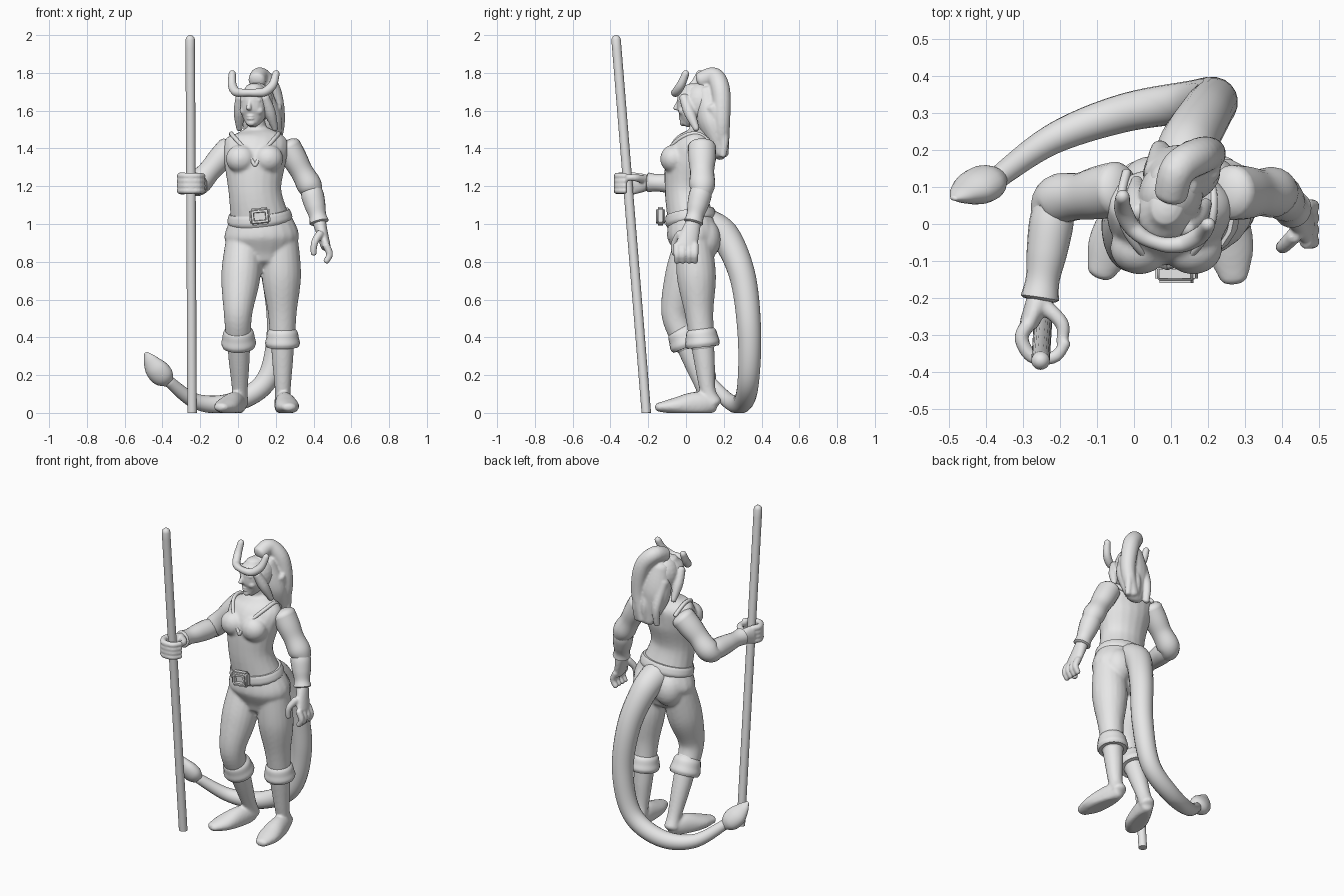
import bpy, bmesh, math
from mathutils import Vector, Matrix

old_cube = bpy.data.objects.get("Cube")
if old_cube:
    bpy.data.objects.remove(old_cube, do_unlink=True)

grey = bpy.data.materials.new("plain_grey")
grey.use_nodes = True
grey.diffuse_color = (.8, .8, .8, 1)
grey.node_tree.nodes["Principled BSDF"].inputs["Base Color"].default_value = grey.diffuse_color

# The head is turned towards the staff
head_matrix = Matrix.Translation((.09, .05, 1.62)) @ Matrix.Rotation(math.radians(-18), 4, "Z")


def sample(values, t):
    """Smooth value at fraction t along a list of numbers or vectors."""
    last = len(values) - 1
    index = min(int(t * last), last - 1)
    x = t * last - index
    a, b, c, d = (values[min(max(index + k, 0), last)] for k in (-1, 0, 1, 2))
    return b + ((c - a) * x + (a * 2 - b * 5 + c * 4 - d) * x ** 2 + ((b - c) * 3 + d - a) * x ** 3) / 2


def sweep(bm, points, radii, depth=(1, 1), cap=.5, steps=24, sides=20):
    """Skin ellipses along a smooth path; depth is the ratio of the two axes, cap domes the ends."""
    path = [Vector(p) for p in points]
    rings = []
    for step in range(steps + 1):
        t = step / steps
        radius = sample(radii, t)
        rings.append((sample(path, t), radius, radius * sample(depth, t)))

    def dome(end, inner):
        outward = (end[0] - inner[0]).normalized()
        angles = [math.radians(degrees) for degrees in (30, 60, 80)] if cap else []
        return [(end[0] + outward * end[1] * cap * math.sin(a),
                 end[1] * math.cos(a), end[2] * math.cos(a)) for a in angles]

    rings = dome(rings[0], rings[1])[::-1] + rings + dome(rings[-1], rings[-2])
    across, loops = Vector((1, 0, 0)), []
    for index, (centre, width, thickness) in enumerate(rings):
        ahead = rings[min(index + 1, len(rings) - 1)][0]
        behind = rings[max(index - 1, 0)][0]
        along = (ahead - behind).normalized()
        across = (across - along * across.dot(along)).normalized()
        other = along.cross(across)
        turns = [math.tau * k / sides for k in range(sides)]
        loops.append([bm.verts.new(centre + across * math.cos(a) * width + other * math.sin(a) * thickness)
                      for a in turns])
    for lower, upper in zip(loops, loops[1:]):
        for k in range(sides):
            bm.faces.new((lower[k - 1], lower[k], upper[k], upper[k - 1]))
    bm.faces.new(loops[0])
    bm.faces.new(loops[-1])


def blob(bm, centre, radii):
    bmesh.ops.create_uvsphere(bm, u_segments=20, v_segments=12, radius=1,
                              matrix=Matrix.Translation(centre) @ Matrix.Diagonal((*radii, 1)))


def mirrored(points, centre=0):
    return [(2 * centre - x, y, z) for x, y, z in points]


def finish(name, bm, voxel=None, matrix=None):
    """Turn a bmesh into an object; a voxel size fuses its pieces into one skin."""
    if matrix is None:
        for vert in bm.verts:
            vert.co.z = max(vert.co.z, 0)
    bmesh.ops.recalc_face_normals(bm, faces=bm.faces)
    mesh = bpy.data.meshes.new(name)
    bm.to_mesh(mesh)
    bm.free()
    mesh.materials.append(grey)
    obj = bpy.data.objects.new(name, mesh)
    bpy.context.collection.objects.link(obj)
    obj.matrix_world = matrix or Matrix()
    bpy.ops.object.select_all(action="DESELECT")
    bpy.context.view_layer.objects.active = obj
    obj.select_set(True)
    bpy.ops.object.shade_smooth_by_angle(angle=math.radians(40))
    if voxel:
        fuse = obj.modifiers.new("fuse", "REMESH")
        fuse.mode, fuse.voxel_size, fuse.use_smooth_shade = "VOXEL", voxel, True
        soften = obj.modifiers.new("soften", "SMOOTH")
        soften.factor, soften.iterations = .5, 5


def single(name, *args, **options):
    """An object made of one sweep."""
    bm = bmesh.new()
    sweep(bm, *args, **options)
    finish(name, bm)


single("staff", [(-.243, -.21, 0), (-.253, -.37, 1.975)], (.025, .025), cap=1)

# Torso with bust and neck
torso = bmesh.new()
sweep(torso, [(.12, .03, 1), (.09, 0, 1.17), (.09, .02, 1.34), (.1, .06, 1.44), (.1, .075, 1.49)],
      (.16, .14, .165, .165, .09), depth=(.78, .8, .77, .6, .6), cap=.2)
sweep(torso, [(.1, .08, 1.42), (.1, .07, 1.5), (.09, .055, 1.58)], (.085, .052, .047))
for x in (.015, .16):
    blob(torso, (x, -.065, 1.345), (.08, .072, .075))
finish("torso", torso, voxel=.009)

vest_straps = bmesh.new()
strap = [(.09, -.115, 1.31), (.03, -.085, 1.4), (-.025, -.01, 1.465), (-.035, .07, 1.475), (-.02, .14, 1.42)]
for path in (strap, mirrored(strap, centre=.09)):
    sweep(vest_straps, path, (.01, .012))
finish("vest_straps", vest_straps)

# Belt with a sunken buckle
single("belt", [(.118, .03, 1.005), (.112, .02, 1.065)], (.165, .172, .168, .16), depth=(.8, .8), cap=0)
buckle = bmesh.new()
bmesh.ops.create_cube(buckle, size=1, matrix=Matrix.Translation((.115, -.135, 1.04))
                      @ Matrix.Rotation(-.1, 4, "Y") @ Matrix.Diagonal((.11, .05, .09, 1)))
bmesh.ops.bevel(buckle, geom=buckle.edges[:], offset=.012, segments=3, affect="EDGES")
front = min(buckle.faces, key=lambda face: face.calc_center_median().y - face.calc_area())
bmesh.ops.inset_region(buckle, faces=[front], thickness=.016)
bmesh.ops.inset_region(buckle, faces=[front], thickness=.003, depth=-.02)
finish("belt_buckle", buckle)

# Hips, thighs, turned-up cuffs, shins and feet
trousers = bmesh.new()
sweep(trousers, [(.12, .03, 1.03), (.125, .04, .93), (.125, .04, .84)], (.165, .198, .15), depth=(.75, .65))
for x in (.05, .2):
    blob(trousers, (x, .1, .92), (.09, .085, .11))
legs = {"right": [(.03, .04, .93), (0, -.055, .52), (.01, .1, .12), (-.09, -.13, .03)],
        "left": [(.225, .04, .93), (.235, .07, .52), (.237, .115, .12), (.27, -.145, .03)]}
for side, joints in legs.items():
    hip, knee, ankle, toe = map(Vector, joints)
    cuff_top, cuff_base = knee.lerp(ankle, .18), knee.lerp(ankle, .43)
    sweep(trousers, [hip, hip.lerp(knee, .5), knee, cuff_base], (.092, .104, .075, .065))
    single(side + "_trouser_cuff", [cuff_top, cuff_base], (.065, .08, .086, .092, .084),
           depth=(1, 1), cap=0)
    lower_leg = bmesh.new()
    heel = ankle + Vector((0, .03, -.07))
    sweep(lower_leg, [cuff_top, cuff_top.lerp(ankle, .5), ankle, heel], (.066, .056, .042, .046))
    sweep(lower_leg, [heel, toe], (.04, .054, .064, .04), depth=(1.2, 1.25, .7, .6))
    finish(side + "_lower_leg", lower_leg, voxel=.008)
finish("trousers", trousers, voxel=.009)

# Arms, bracers and hands; finger and thumb paths start from the knuckles
arms = {
    "left": dict(joints=[(.265, .085, 1.41), (.385, .085, 1.19), (.43, .04, 1.01), (.465, 0, .88)],
                 spread=Vector((0, .032, 0)),
                 finger=[(0, 0, .01), (.02, 0, -.04), (0, 0, -.08)],
                 thumb=[(-.03, -.03, .07), (-.06, -.06, .02), (-.065, -.06, -.04)]),
    "right": dict(joints=[(-.045, .095, 1.4), (-.215, .06, 1.21), (-.255, -.2, 1.22), (-.285, -.27, 1.215)],
                  spread=Vector((0, 0, .026)),
                  finger=[(0, 0, 0), (-.02, -.04, 0), (.01, -.09, 0), (.07, -.09, 0), (.1, -.05, 0)],
                  thumb=[(.04, .05, .02), (.09, 0, .03), (.09, -.05, .03)]),
}
for side, arm in arms.items():
    shoulder, elbow, wrist, knuckles = map(Vector, arm["joints"])
    single(side + "_arm", [shoulder, shoulder.lerp(elbow, .5), elbow, elbow.lerp(wrist, .3)],
           (.068, .067, .06, .066, .053, .045), depth=(1.1, 1))
    single(side + "_bracer", [elbow.lerp(wrist, .05), wrist], (.056, .06, .055, .046, .052), cap=.2)
    hand = bmesh.new()
    sweep(hand, [wrist, wrist.lerp(knuckles, .5), knuckles], (.036, .03, .026), depth=(1.1, 1.7, 2.2))
    for rank in range(4):
        root = knuckles + arm["spread"] * (rank - 1.5)
        sweep(hand, [root + Vector(p) for p in arm["finger"]], (.02, .016))
    sweep(hand, [knuckles + Vector(p) for p in arm["thumb"]], (.022, .016))
    finish(side + "_hand", hand, voxel=.006)

# Head with brow, nose, lips, chin, eyes, cheeks and ears
head = bmesh.new()
sweep(head, [(0, -.05, -.085), (0, -.027, -.04), (0, -.005, .05), (0, 0, .1)],
      (.036, .065, .076, .05), depth=(1, 1.12, 1.2, 1.2))
sweep(head, [(0, -.088, .04), (0, -.11, -.01)], (.008, .015))
sweep(head, [(-.05, -.07, .035), (0, -.09, .035), (.05, -.07, .035)], (.01, .01))
for z in (-.048, -.062):
    blob(head, (0, -.08, z), (.022, .013, .007))
blob(head, (0, -.068, -.085), (.024, .018, .018))
for sign in (-1, 1):
    blob(head, (sign * .03, -.077, .015), (.015, .01, .007))
    blob(head, (sign * .036, -.058, -.02), (.03, .024, .025))
    blob(head, (sign * .07, .01, 0), (.014, .02, .03))
finish("head", head, voxel=.005, matrix=head_matrix)

# Headband that rises into a horn on each side
headband = bmesh.new()
horn = [(.122, -.015, .175), (.112, -.045, .115), (.08, -.08, .08), (.04, -.1, .075)]
sweep(headband, horn + [(0, -.105, .075)] + mirrored(horn)[::-1],
      (.019, .024, .022, .019, .022, .024, .019), cap=1, steps=48)
finish("horned_headband", headband, matrix=head_matrix)

# Hair: cap with side locks, then ponytail over loose back hair
hair_cap = bmesh.new()
blob(hair_cap, (0, .03, .022), (.088, .093, .108))
lock = [(.068, -.045, .055), (.086, -.005, -.03), (.1, .04, -.12)]
for path in (lock, mirrored(lock)):
    sweep(hair_cap, path, (.024, .03, .016))
finish("hair_cap", hair_cap, voxel=.007, matrix=head_matrix)

ponytail = bmesh.new()
sweep(ponytail, [(.1, .08, 1.76), (.12, .15, 1.78), (.18, .185, 1.7), (.205, .19, 1.53), (.17, .19, 1.37)],
      (.046, .05, .036))
sweep(ponytail, [(.11, .11, 1.7), (.13, .14, 1.53), (.155, .18, 1.37)], (.07, .105, .06), depth=(.9, .55))
for x in (.06, .14, .2):
    sweep(ponytail, [(x, .14, 1.62), (x + .01, .2, 1.47), (x + .01, .195, 1.36)], (.034, .018))
finish("ponytail", ponytail, voxel=.007)

# Tail sweeping behind the legs, ending in a spade
single("tail", [(.125, .1, 1), (.145, .21, .93), (.195, .3, .72), (.215, .335, .43), (.15, .33, .17),
                (-.03, .3, .055), (-.22, .23, .06), (-.37, .125, .17)],
       (.088, .072, .06, .05, .03), steps=60)
single("tail_tip", [(-.365, .13, .16), (-.435, .095, .235), (-.487, .07, .315)],
       (.03, .06, .06, .038, .012), depth=(.8, .6))
